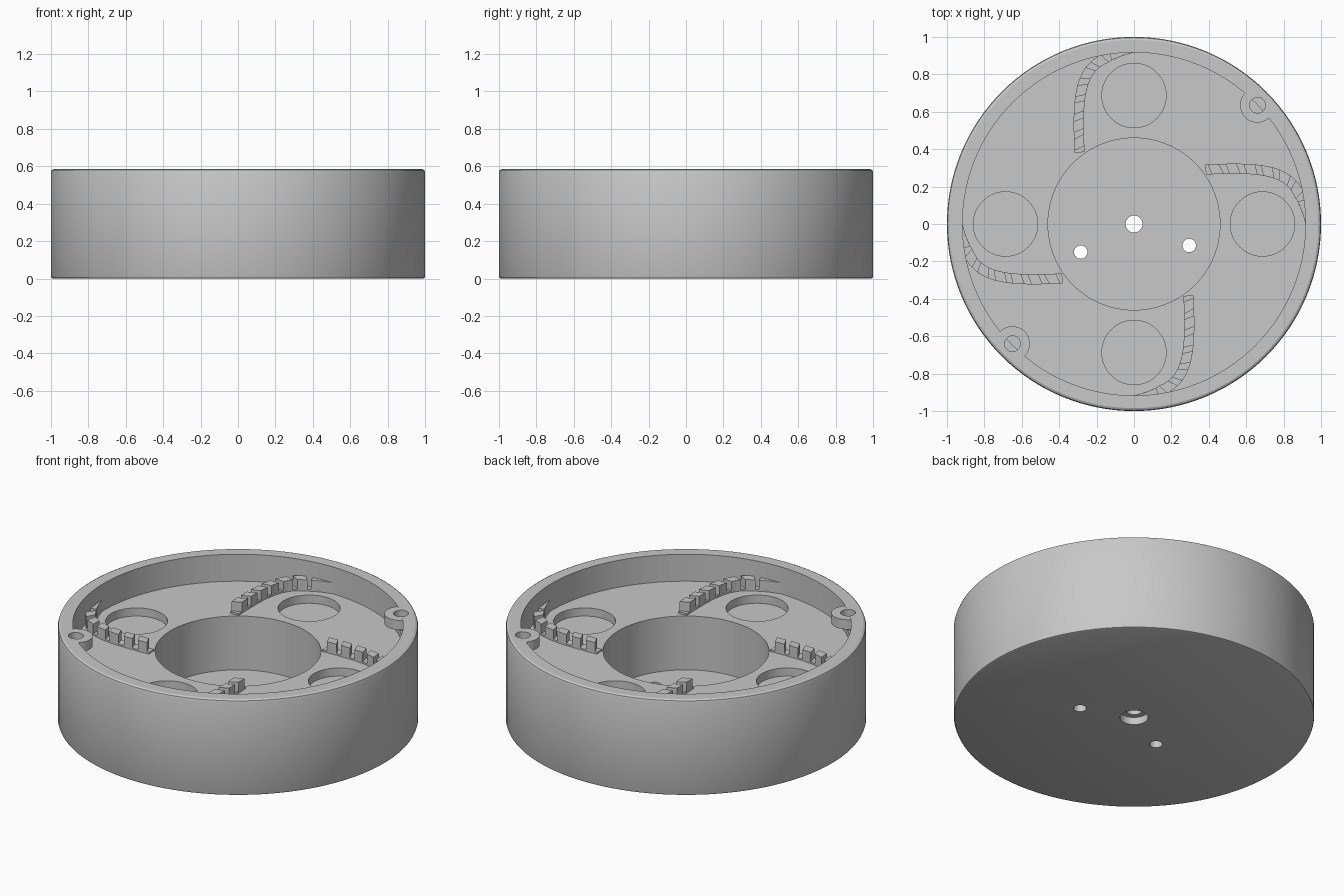
import bpy, bmesh, math
from mathutils import Vector, Matrix

cube = bpy.data.objects.get("Cube")
if cube:
    bpy.data.objects.remove(cube, do_unlink=True)

grey = bpy.data.materials.new("plain_grey")
grey.use_nodes = True
grey.diffuse_color = (0.58, 0.58, 0.58, 1)
grey.node_tree.nodes["Principled BSDF"].inputs["Base Color"].default_value = grey.diffuse_color

FLOOR, TOP, WALL = 0.42, 0.585, 0.917


def add_object(name, bm):
    bmesh.ops.recalc_face_normals(bm, faces=bm.faces)
    mesh = bpy.data.meshes.new(name)
    bm.to_mesh(mesh)
    bm.free()
    mesh.materials.append(grey)
    obj = bpy.data.objects.new(name, mesh)
    bpy.context.collection.objects.link(obj)
    return obj


def prism(bm, outline, z0, z1):
    low = [bm.verts.new((p[0], p[1], z0)) for p in outline]
    high = [bm.verts.new((p[0], p[1], z1)) for p in outline]
    bm.faces.new(low[::-1])
    bm.faces.new(high)
    n = len(outline)
    for i in range(n):
        j = (i + 1) % n
        bm.faces.new((low[i], low[j], high[j], high[i]))


def disc(x, y, r, n=48):
    return [Vector((x + r * math.cos(math.tau * i / n),
                    y + r * math.sin(math.tau * i / n))) for i in range(n)]


def lathe(name, profile, steps):
    bm = bmesh.new()
    rings = [[bm.verts.new((r * math.cos(math.tau * k / steps),
                            r * math.sin(math.tau * k / steps), z))
              for r, z in profile] for k in range(steps)]
    n = len(profile)
    for k in range(steps):
        a, b = rings[k], rings[(k + 1) % steps]
        for i in range(n):
            j = (i + 1) % n
            bm.faces.new((a[i], b[i], b[j], a[j]))
    return add_object(name, bm)


def boolean(target, cutter, operation):
    mod = target.modifiers.new(operation.lower(), 'BOOLEAN')
    mod.operation, mod.object, mod.solver = operation, cutter, 'EXACT'
    graph = bpy.context.evaluated_depsgraph_get()
    mesh = bpy.data.meshes.new_from_object(target.evaluated_get(graph))
    target.modifiers.clear()
    target.data = mesh
    bpy.data.objects.remove(cutter, do_unlink=True)


# Round housing with rim, recessed floor, central well and counterbored hole
housing = lathe("housing", [
    (0.045, 0.045), (0.078, 0.045), (0.078, 0), (0.988, 0), (0.997, 0.004),
    (1, 0.012), (1, 0.568), (0.996, 0.579), (0.985, TOP), (WALL, TOP),
    (WALL, FLOOR), (0.46, FLOOR), (0.46, 0.09), (0.045, 0.09)], 128)

# Two screw tabs that reach in from the rim
screws = [(0.66, 0.635), (-0.65, -0.64)]
bm = bmesh.new()
for x, y in screws:
    outline = [p * min(1, 0.95 / p.length) for p in disc(x, y, 0.093)]
    prism(bm, outline, TOP - 0.06, TOP - 0.001)
boolean(housing, add_object("screw_tabs", bm), 'UNION')

# Screw holes, base holes and four shallow magnet pockets
bm = bmesh.new()
for x, y in screws:
    prism(bm, disc(x, y, 0.042, 32), 0.46, 0.7)
for x, y in [(-0.285, -0.15), (0.295, -0.115)]:
    prism(bm, disc(x, y, 0.036, 32), -0.1, 0.2)
for k in range(4):
    a = k * math.pi / 2
    prism(bm, disc(0.687 * math.cos(a), 0.687 * math.sin(a), 0.172, 64), FLOOR - 0.05, FLOOR + 0.05)
boolean(housing, add_object("hole_cutters", bm), 'DIFFERENCE')

bpy.ops.object.select_all(action='DESELECT')
housing.select_set(True)
bpy.context.view_layer.objects.active = housing
bpy.ops.object.shade_smooth_by_angle(angle=math.radians(25))

# Path of one curved vane, sampled by length
ctrl = [Vector(p) for p in [(-0.29, 0.36), (-0.31, 0.75), (-0.29, 0.90), (0, 0.917)]]


def bezier(t):
    u = 1 - t
    return ctrl[0] * u**3 + ctrl[1] * 3 * u*u*t + ctrl[2] * 3 * u*t*t + ctrl[3] * t**3


path = [bezier(i / 200) for i in range(201)]
dist = [0]
for p, q in zip(path, path[1:]):
    dist.append(dist[-1] + (q - p).length)
length = dist[-1]


def vane_point(s, side):
    """Point on the left (-1) or right (+1) edge of the vane at length s."""
    i = min(range(1, 200), key=lambda k: abs(dist[k] - s))
    d = (path[i + 1] - path[i - 1]).normalized()
    half = 0.027 * min(1, max(0.02, (length - s) / 0.15))
    return path[i] + Vector((d.y, -d.x)) * half * side


def strip(bm, s0, s1, z1, steps, shear=0.0):
    spans = [s0 + (s1 - s0) * i / steps for i in range(steps + 1)]
    left = [vane_point(s - shear, -1) for s in spans]
    right = [vane_point(s + shear, 1) for s in spans]
    prism(bm, right + left[::-1], FLOOR - 0.01, z1)


# Four notched vanes: low ridge, separate teeth and a tapered tip at the wall
for k in range(4):
    bm = bmesh.new()
    strip(bm, 0.025, length - 0.01, FLOOR + 0.01, 24)
    for i in range(6):
        s = 0.045 + 0.094 * i
        strip(bm, s, s + 0.062, FLOOR + 0.068, 2, 0.011)
    strip(bm, 0.61, length - 0.01, FLOOR + 0.068, 8)
    bmesh.ops.rotate(bm, verts=bm.verts, cent=(0, 0, 0),
                     matrix=Matrix.Rotation(k * math.pi / 2, 3, 'Z'))
    add_object(f"toothed_vane_{k + 1}", bm)
